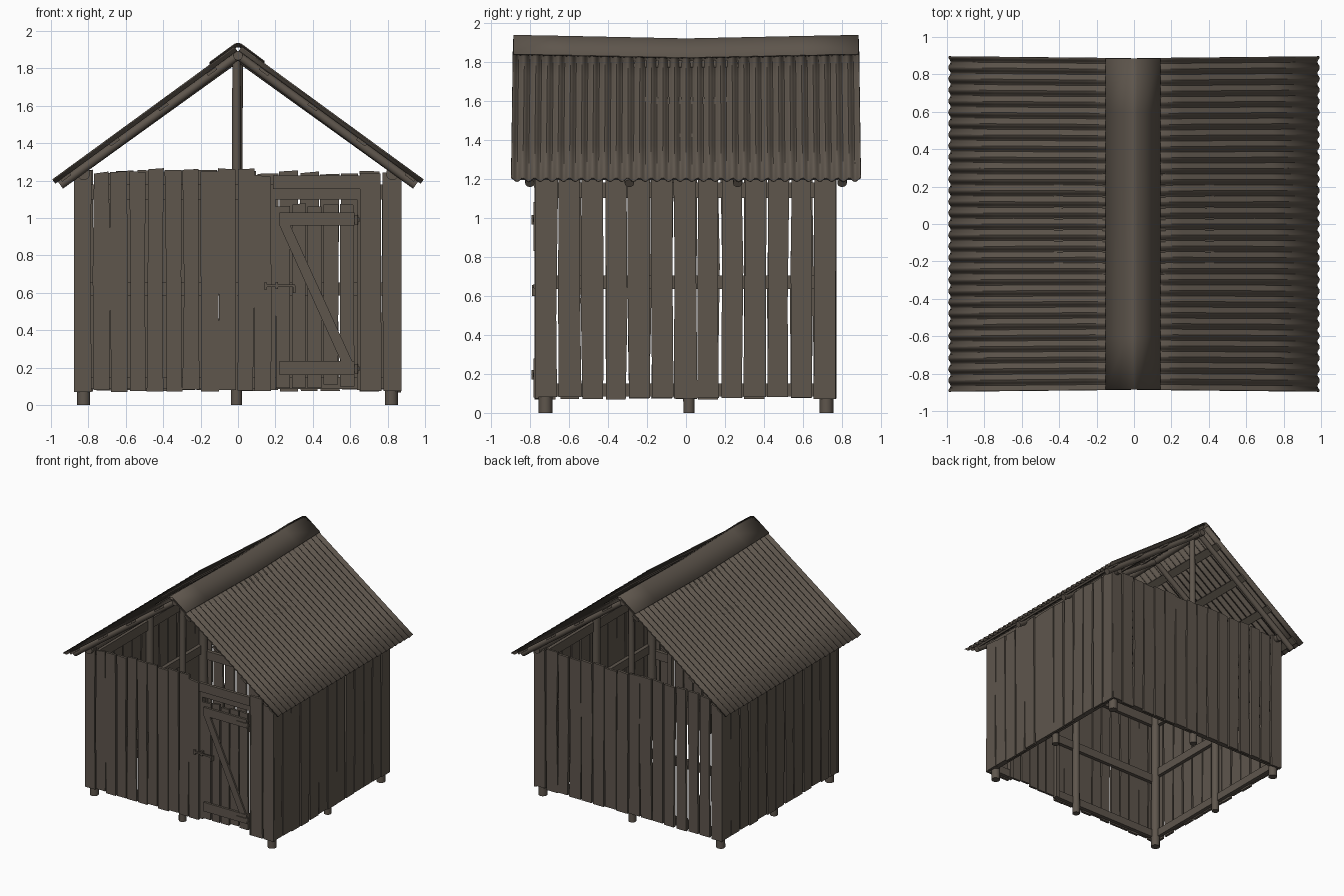
import bpy, bmesh, math, random
from mathutils import Vector, Matrix

if "Cube" in bpy.data.objects:
    bpy.data.objects.remove(bpy.data.objects["Cube"])

random.seed(7)
R = random.uniform

mat = bpy.data.materials.new("weathered brown")
mat.diffuse_color = (0.112, 0.092, 0.073, 1)
mat.use_nodes = True
mat.node_tree.nodes["Principled BSDF"].inputs["Base Color"].default_value = mat.diffuse_color


def finish(name, bm, smooth=True):
    me = bpy.data.meshes.new(name)
    bmesh.ops.recalc_face_normals(bm, faces=bm.faces)
    bm.to_mesh(me)
    bm.free()
    me.materials.append(mat)
    if smooth:
        me.polygons.foreach_set("use_smooth", [True] * len(me.polygons))
        me.set_sharp_from_angle(angle=math.radians(35))
    ob = bpy.data.objects.new(name, me)
    bpy.context.collection.objects.link(ob)
    return ob


def box(bm, x0, x1, y0, y1, z0, z1):
    m = Matrix.Translation(((x0 + x1) / 2, (y0 + y1) / 2, (z0 + z1) / 2))
    bmesh.ops.create_cube(bm, size=1, matrix=m @ Matrix.Diagonal((x1 - x0, y1 - y0, z1 - z0, 1)))


def log(bm, p, q, r1, r2):
    p, q = Vector(p), Vector(q)
    d = q - p
    m = Matrix.Translation((p + q) / 2) @ d.to_track_quat('Z', 'Y').to_matrix().to_4x4()
    bmesh.ops.create_cone(bm, cap_ends=True, segments=12, radius1=r1, radius2=r2,
                          depth=d.length, matrix=m)


def prism(bm, pts, place, d0, d1):
    """Extrude a 2D outline between two depths; place maps (u, z, depth) to space."""
    a = [bm.verts.new(place(u, z, d0)) for u, z in pts]
    b = [bm.verts.new(place(u, z, d1)) for u, z in pts]
    bm.faces.new(a)
    bm.faces.new(b[::-1])
    for i in range(len(pts)):
        j = (i + 1) % len(pts)
        bm.faces.new((a[i], b[i], b[j], a[j]))


def plank(bm, u0, u1, z0, z1, place, d0, d1, wob=0.006):
    zm = (z0 + z1) / 2 + R(-0.2, 0.2)
    j = lambda: R(-wob, wob)
    k = R(-0.006, 0.006)
    prism(bm, [(u0 + j(), z0), (u1 + j(), z0), (u1 + j(), zm), (u1 + j(), z1 + k),
               (u0 + j(), z1 - k), (u0 + j(), zm)], place, d0, d1)


front = lambda u, z, d: (u, -d, z)
back = lambda u, z, d: (u, d, z)
right = lambda u, z, d: (d, u, z)
left = lambda u, z, d: (-d, u, z)


def wall(name, u0, u1, n, place, depth, top, gap):
    bm = bmesh.new()
    w = (u1 - u0) / n
    for i in range(n):
        a = u0 + i * w
        g = R(0.3, 1) * gap
        plank(bm, a + g / 2, a + w - g / 2, 0.075 + R(-0.007, 0.008),
              top(a) + R(-0.012, 0.012), place, depth, depth + R(0.017, 0.022))
    return bm if name is None else finish(name, bm, False)


# plank walls
bm = wall(None, -0.875, 0.185, 11, front, 0.755, lambda u: 1.252 if u < 0 else 1.235, 0.014)
for a, b in ((0.655, 0.765), (0.775, 0.87)):
    plank(bm, a, b, 0.075, 1.24, front, 0.755, 0.775, 0.003)
finish("front_wall_planks", bm, False)
wall("back_wall_planks", -0.875, 0.87, 16, back, 0.75, lambda u: 1.245, 0.018)
wall("right_wall_planks", -0.775, 0.77, 13, right, 0.853, lambda u: 1.225, 0.019)
wall("left_wall_planks", -0.775, 0.77, 13, left, 0.853, lambda u: 1.225, 0.019)

# round posts, the two centre ones reaching the ridge
bm = bmesh.new()
for x in (-0.825, 0.82):
    for y in (-0.72, 0.015, 0.72):
        log(bm, (x, y, 0), (x, y, 1.23), 0.035 if y != 0.015 else 0.029, 0.031)
for y, lean in ((-0.72, 0.0), (0.72, 0.012)):
    log(bm, (-0.008, y, 0), (-0.008 + lean, y, 1.87), 0.03, 0.022)
finish("posts", bm)

# wall rails
bm = bmesh.new()
for z0, z1 in ((0.085, 0.15), (0.585, 0.655), (1.1, 1.18)):
    box(bm, -0.82, 0.82 if z0 > 1 else 0.2, -0.755, -0.725, z0, z1)
    if z0 < 1:
        box(bm, 0.64, 0.82, -0.755, -0.725, z0, z1)
    box(bm, -0.82, 0.82, 0.72, 0.75, z0, z1)
    h = 0.05 if 0.5 < z0 < 1 else 0
    for x in (-0.853, 0.823):
        box(bm, x, x + 0.03, -0.72, 0.72, z0 + h, z1 + h)
finish("wall_rails", bm, False)

# door frame
bm = bmesh.new()
box(bm, 0.165, 0.2, -0.755, -0.715, 0.08, 1.18)
box(bm, 0.635, 0.67, -0.755, -0.715, 0.08, 1.18)
box(bm, 0.187, 0.652, -0.78, -0.755, 1.155, 1.228)
finish("door_frame", bm, False)

# door leaf with two battens and a brace
bm = bmesh.new()
for i in range(5):
    a = 0.197 + i * 0.086
    plank(bm, a + 0.004, a + 0.08, 0.1 + R(-0.01, 0.01), 1.072 + R(-0.012, 0.008),
          front, 0.74, 0.758, 0.003)
finish("door_planks", bm, False)
bm = bmesh.new()
box(bm, 0.222, 0.622, -0.776, -0.758, 0.96, 1.03)
box(bm, 0.222, 0.622, -0.776, -0.758, 0.16, 0.235)
prism(bm, [(0.222, 0.96), (0.28, 0.96), (0.61, 0.235), (0.55, 0.235)], front, 0.758, 0.772)
finish("door_battens", bm, False)

# latch and hinges
bm = bmesh.new()
box(bm, 0.15, 0.305, -0.79, -0.778, 0.632, 0.645)
box(bm, 0.14, 0.155, -0.79, -0.765, 0.618, 0.655)
box(bm, 0.295, 0.308, -0.79, -0.755, 0.6, 0.64)
box(bm, 0.2, 0.215, -0.785, -0.755, 0.62, 0.657)
finish("door_latch", bm, False)
bm = bmesh.new()
for z in (0.99, 0.195):
    box(bm, 0.53, 0.65, -0.783, -0.775, z - 0.012, z + 0.012)
    log(bm, (0.632, -0.783, z - 0.025), (0.632, -0.783, z + 0.025), 0.009, 0.009)
for z0, z1 in ((0.83, 1.08), (0.08, 0.28)):
    box(bm, 0.655, 0.662, -0.782, -0.77, z0, z1)
finish("door_hinges", bm, False)

# roof frame
sag = lambda y: -0.018 * (1 - min(1, abs(y) / 0.85))
SL = 0.73
bm = bmesh.new()
for s in (-1, 1):
    log(bm, (s * 0.825, -0.8, 1.237), (s * 0.825, 0.8, 1.237), 0.034, 0.03)
finish("wall_plate_logs", bm)
bm = bmesh.new()
log(bm, (0, -0.84, 1.868), (0, 0, 1.85), 0.025, 0.025)
log(bm, (0, 0.84, 1.868), (0, 0, 1.85), 0.025, 0.025)
finish("ridge_pole", bm)
bm = bmesh.new()
for s in (-1, 1):
    for y in (-0.8, -0.29, 0.265, 0.8):
        log(bm, (0, y, 1.87 + sag(y)), (s * 0.95, y, 1.87 - SL * 0.95), 0.022, 0.024)
finish("rafters", bm)
bm = bmesh.new()
for s in (-1, 1):
    for x in (0.14, 0.4, 0.66, 0.92):
        m = (Matrix.Translation((s * x, 0, 1.891 - SL * x - 0.007 * (1 - x)))
             @ Matrix.Rotation(s * math.atan(SL), 4, 'Y') @ Matrix.Diagonal((0.06, 1.74, 0.016, 1)))
        bmesh.ops.create_cube(bm, size=1, matrix=m)
finish("roof_battens", bm, False)

# corrugated roof sheets
WAVES, PER, ROWS = 30, 10, 4
for name, s in (("left_roof_sheet", -1), ("right_roof_sheet", 1)):
    bm = bmesh.new()
    grid = []
    for r in range(ROWS + 1):
        t = r / ROWS
        half = 0.886 + 0.01 * t
        row = []
        for i in range(WAVES * PER + 1):
            y = half * (2 * i / (WAVES * PER) - 1)
            w = 0.011 * math.cos(2 * math.pi * i / PER)
            x = 0.012 + 0.973 * t
            z = 1.914 - SL * x + sag(y) * (1 - t)
            row.append(bm.verts.new((s * (x + 0.59 * w), y, z + 0.81 * w)))
        grid.append(row)
    for a, b in zip(grid, grid[1:]):
        for i in range(WAVES * PER):
            bm.faces.new((a[i], a[i + 1], b[i + 1], b[i]))
    ob = finish(name, bm)
    sol = ob.modifiers.new("thickness", 'SOLIDIFY')
    sol.thickness = 0.006
    sol.offset = 0

# folded ridge cap
bm = bmesh.new()
prof = [(-0.15, 1.832), (-0.04, 1.913), (-0.015, 1.93), (0, 1.934),
        (0.015, 1.93), (0.04, 1.913), (0.14, 1.838)]
rows = [[bm.verts.new((x, y, z + sag(y))) for x, z in prof]
        for y in (-0.885, -0.6, -0.3, 0, 0.3, 0.6, 0.885)]
for a, b in zip(rows, rows[1:]):
    for i in range(len(prof) - 1):
        bm.faces.new((a[i], a[i + 1], b[i + 1], b[i]))
ob = finish("ridge_cap", bm)
sol = ob.modifiers.new("thickness", 'SOLIDIFY')
sol.thickness = 0.006
sol.offset = 0
